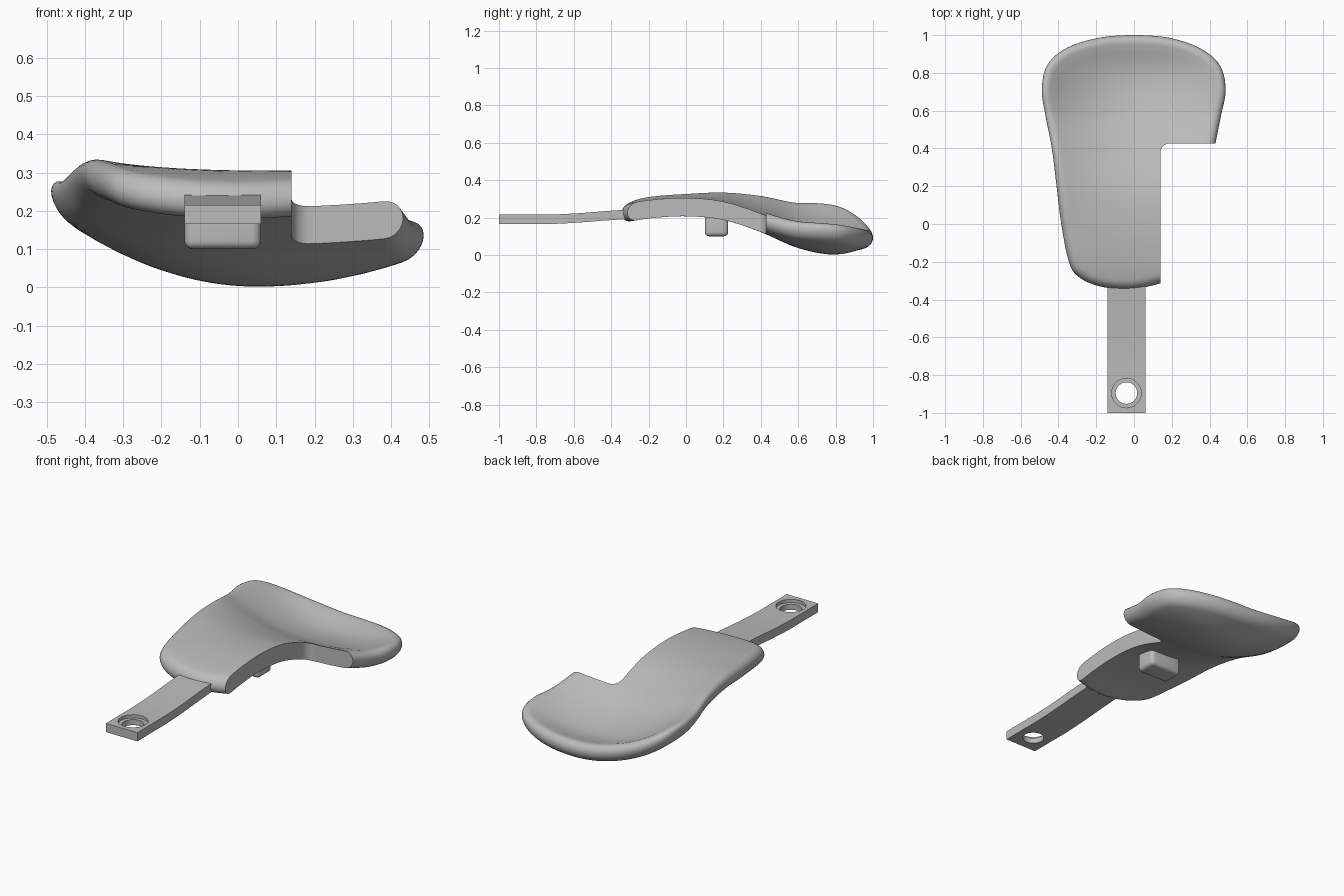
import bpy, bmesh, math
from mathutils import Vector

cube = bpy.data.objects.get("Cube")
if cube:
    bpy.data.objects.remove(cube, do_unlink=True)

grey = bpy.data.materials.new("neutral grey")
grey.use_nodes = True
COLOUR = (0.5, 0.5, 0.5, 1)
grey.diffuse_color = COLOUR
grey.node_tree.nodes["Principled BSDF"].inputs["Base Color"].default_value = COLOUR


def add_object(name, bm):
    bmesh.ops.recalc_face_normals(bm, faces=bm.faces)
    mesh = bpy.data.meshes.new(name)
    bm.to_mesh(mesh)
    bm.free()
    obj = bpy.data.objects.new(name, mesh)
    bpy.context.collection.objects.link(obj)
    mesh.materials.append(grey)
    return obj


def activate(obj):
    bpy.ops.object.select_all(action='DESELECT')
    obj.select_set(True)
    bpy.context.view_layer.objects.active = obj


def smooth(obj, degrees=35):
    activate(obj)
    bpy.ops.object.shade_smooth_by_angle(angle=math.radians(degrees))


def cut(obj, cutter):
    mod = obj.modifiers.new("cut", 'BOOLEAN')
    mod.operation = 'DIFFERENCE'
    mod.solver = 'EXACT'
    mod.object = cutter
    activate(obj)
    bpy.ops.object.modifier_apply(modifier=mod.name)
    bpy.data.objects.remove(cutter, do_unlink=True)


def prism(name, points, direction):
    """Closed outline extruded along a direction."""
    bm = bmesh.new()
    face = bm.faces.new([bm.verts.new(p) for p in points])
    ext = bmesh.ops.extrude_face_region(bm, geom=[face])
    verts = [v for v in ext["geom"] if isinstance(v, bmesh.types.BMVert)]
    bmesh.ops.translate(bm, verts=verts, vec=direction)
    return add_object(name, bm)


def disc(x, y, z, radius, count=48):
    return [(x + radius * math.cos(math.tau * i / count),
             y + radius * math.sin(math.tau * i / count), z) for i in range(count)]


def spline(a, b, c, d, t):
    return 0.5 * (2 * b + (c - a) * t + (2 * a - 5 * b + 4 * c - d) * t * t
                  + (3 * b - a - 3 * c + d) * t ** 3)


def along_y(keys, y):
    """Smooth value from keys spaced evenly from y = -0.4 to 1."""
    f = min(max((y + 0.4) / 0.2, 0), len(keys) - 1.001)
    i = int(f)
    k = [keys[min(max(i + j, 0), len(keys) - 1)] for j in (-1, 0, 1, 2)]
    return spline(*k, f - i)


# Dished, twisted pad: a height field with a fully rounded rim
RIM = 0.049
MIDDLE = [.262, .293, .305, .285, .22, .135, .1, .14]
LEFT_RISE = [.04, .035, .035, .07, .12, .15, .17, .13]
RIGHT_RISE = [0, 0, 0, 0, .03, .08, .11, .08]


def centre_height(x, y):
    t = (x - 0.05) / 0.5
    rise = along_y(LEFT_RISE if t < 0 else RIGHT_RISE, y)
    return along_y(MIDDLE, y) - RIM + rise * t * t


OUTLINE = [(-.345, -.2), (-.385, 0), (-.41, .2), (-.435, .4), (-.468, .57), (-.488, .71),
           (-.46, .84), (-.36, .93), (-.19, .985), (0, 1), (.19, .985), (.35, .93),
           (.455, .84), (.485, .71), (.46, .57), (.43, .42), (.39, .2), (.36, 0),
           (.31, -.2), (.22, -.28), (.1, -.325), (-.04, -.345), (-.19, -.328), (-.295, -.278)]

ctrl = [Vector(p) for p in OUTLINE]
n = len(ctrl)
STEPS = 6
edge = [spline(*[ctrl[(i + j) % n] for j in (-1, 0, 1, 2)], s / STEPS)
        for i in range(n) for s in range(STEPS)]
N = len(edge)
inward = []
for i in range(N):
    d = (edge[(i + 1) % N] - edge[i - 1]).normalized()
    inward.append(Vector((d.y, -d.x)))

centre = Vector((0, 0.33))
bm = bmesh.new()


def ring(inset, lift, pull=0):
    verts = []
    for p, d in zip(edge, inward):
        q = (p + d * inset).lerp(centre, pull)
        verts.append(bm.verts.new((q.x, q.y, centre_height(q.x, q.y) + lift)))
    return verts


RIM_STEPS, FILL = 12, 16
rings = [ring(RIM, -RIM, 1 - k / FILL) for k in range(1, FILL)]
for k in range(RIM_STEPS + 1):
    a = math.pi * (k / RIM_STEPS - 0.5)
    rings.append(ring(RIM * (1 - math.cos(a)), RIM * math.sin(a)))
rings += [ring(RIM, RIM, k / FILL) for k in range(1, FILL)]
for a, b in zip(rings, rings[1:]):
    for i in range(N):
        j = (i + 1) % N
        bm.faces.new((a[i], a[j], b[j], b[i]))
for loop, lift in ((rings[0], -RIM), (rings[-1], RIM)):
    hub = bm.verts.new((centre.x, centre.y, centre_height(*centre) + lift))
    for i in range(N):
        bm.faces.new((loop[i], loop[(i + 1) % N], hub))
pad = add_object("contoured_pad", bm)

# Square notch with one rounded inner corner
NX, NY, NR = 0.14, 0.427, 0.05
corner = [(NX + NR - NR * math.sin(a), NY - NR + NR * math.cos(a), -0.5)
          for a in [math.pi / 2 * i / 10 for i in range(11)]]
notch = prism("notch_cutter", [(1, NY, -0.5)] + corner + [(NX, -1, -0.5), (1, -1, -0.5)], (0, 0, 1.5))
cut(pad, notch)
smooth(pad)

# Mounting bar: flat end, then a gentle ramp into the pad
BAR_X, BAR_W, THICK = -0.14, 0.2, 0.05
low = [(-1, .165), (-.74, .165), (-.66, .168), (-.56, .174), (-.45, .183), (-.345, .19), (-.27, .196)]
side = [(BAR_X, y, z) for y, z in low] + [(BAR_X, y, z + THICK) for y, z in reversed(low)]
bar = prism("mounting_bar", side, (BAR_W, 0, 0))
HOLE = (BAR_X + BAR_W / 2, -0.895)
cut(bar, prism("hole_cutter", disc(*HOLE, 0, 0.057), (0, 0, 0.5)))
cut(bar, prism("counterbore_cutter", disc(*HOLE, 0.197, 0.078), (0, 0, 0.5)))
smooth(bar)

# Rounded locating peg under the pad
bm = bmesh.new()
bmesh.ops.create_cube(bm, size=1)
bmesh.ops.scale(bm, verts=bm.verts, vec=(BAR_W, 0.125, 0.14))
bmesh.ops.translate(bm, verts=bm.verts, vec=(-0.04, 0.163, 0.17))
bmesh.ops.bevel(bm, geom=bm.edges[:], offset=0.022, segments=5, profile=0.5, affect='EDGES')
peg = add_object("locating_peg", bm)
smooth(peg)
